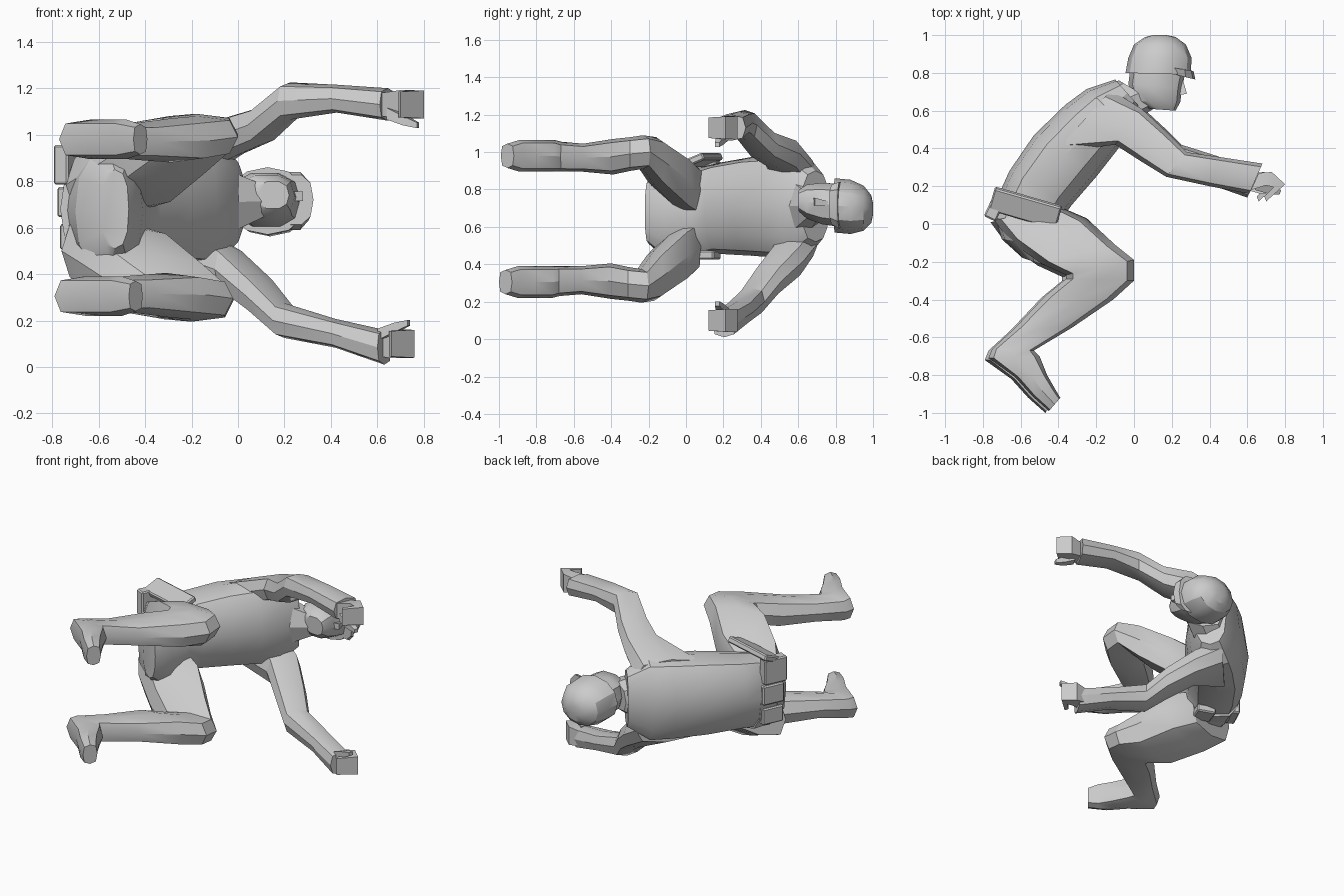
import bpy, bmesh, math
from mathutils import Vector, Matrix

if "Cube" in bpy.data.objects:
    bpy.data.objects.remove(bpy.data.objects["Cube"])

grey = bpy.data.materials.new("plain grey")
grey.diffuse_color = (0.6, 0.6, 0.6, 1)
grey.use_nodes = True
grey.node_tree.nodes["Principled BSDF"].inputs["Base Color"].default_value = (0.6, 0.6, 0.6, 1)


def finish(name, bm):
    bmesh.ops.recalc_face_normals(bm, faces=bm.faces)
    mesh = bpy.data.meshes.new(name)
    bm.to_mesh(mesh)
    bm.free()
    mesh.materials.append(grey)
    obj = bpy.data.objects.new(name, mesh)
    bpy.context.collection.objects.link(obj)
    bpy.ops.object.select_all(action='DESELECT')
    obj.select_set(True)
    bpy.context.view_layer.objects.active = obj
    bpy.ops.object.shade_smooth_by_angle(angle=math.radians(30))
    return obj


def loft(name, stations, sides=8, power=0.8):
    """Skin cross-sections; each is (rear x, rear y, front x, front y, z, half z)."""
    bm = bmesh.new()
    rings = []
    for ax, ay, bx, by, z, hz in stations:
        mid = Vector(((ax + bx) / 2, (ay + by) / 2, z))
        u = Vector(((bx - ax) / 2, (by - ay) / 2, 0))
        ring = []
        for i in range(sides):
            t = 2 * math.pi * i / sides
            if sides == 4:
                t += math.pi / 4
            c, s = math.cos(t), math.sin(t)
            if sides == 4:
                c, s = math.copysign(1, c), math.copysign(1, s)
            else:
                c = math.copysign(abs(c) ** power, c) if abs(c) > 1e-6 else 0
                s = math.copysign(abs(s) ** power, s) if abs(s) > 1e-6 else 0
            ring.append(bm.verts.new(mid + u * c + Vector((0, 0, hz * s))))
        rings.append(ring)
    for r, q in zip(rings, rings[1:]):
        for i in range(sides):
            j = (i + 1) % sides
            bm.faces.new((r[i], r[j], q[j], q[i]))
    bm.faces.new(rings[0])
    bm.faces.new(rings[-1])
    return finish(name, bm)


def block(name, centre, size, turn=0, tilt=0):
    bm = bmesh.new()
    bmesh.ops.create_cube(bm, size=1)
    m = (Matrix.Translation(centre) @ Matrix.Rotation(math.radians(turn), 4, 'Z')
         @ Matrix.Rotation(math.radians(tilt), 4, 'X') @ Matrix.Diagonal((*size, 1)))
    bmesh.ops.transform(bm, matrix=m, verts=bm.verts)
    bmesh.ops.bevel(bm, geom=bm.edges[:], offset=0.008, segments=1, affect='EDGES')
    return finish(name, bm)


def other_side(stations, dx, dy, mirror):
    return [(a + dx, b + dy, c + dx, d + dy, mirror - z, h) for a, b, c, d, z, h in stations]


# Torso from seat to collar
loft("torso", [
    (-0.59, -0.18, -0.47, -0.22, 0.68, 0.17),
    (-0.70, -0.08, -0.41, -0.12, 0.67, 0.25),
    (-0.75, 0.08, -0.38, 0.03, 0.675, 0.24),
    (-0.66, 0.28, -0.33, 0.10, 0.70, 0.245),
    (-0.53, 0.47, -0.20, 0.25, 0.71, 0.265),
    (-0.365, 0.63, -0.09, 0.39, 0.71, 0.275),
    (-0.25, 0.715, -0.02, 0.50, 0.71, 0.28),
    (-0.10, 0.765, 0.03, 0.62, 0.71, 0.19)], sides=12)

# Belt with its pouches and the hip flap
loft("belt", [(-0.765, 0.03, -0.39, 0.00, 0.68, 0.24),
              (-0.70, 0.19, -0.37, 0.09, 0.68, 0.245)], sides=12)
block("hip_flap", (-0.575, 0.085, 0.955), (0.37, 0.13, 0.04), -16, 22)
block("rear_pouch", (-0.73, 0.10, 0.87), (0.07, 0.16, 0.17), -25)
block("middle_rear_pouch", (-0.725, 0.11, 0.71), (0.05, 0.15, 0.13), -25)
block("small_rear_pouch", (-0.71, 0.10, 0.56), (0.06, 0.15, 0.11), -25)
block("hip_pouch", (-0.47, 0.11, 0.45), (0.12, 0.12, 0.05), -20)

# Bent legs, boots included
leg = [
    (-0.74, 0.02, -0.39, 0.09, 0.785, 0.14),
    (-0.66, -0.09, -0.25, 0.03, 0.835, 0.155),
    (-0.49, -0.21, -0.10, -0.11, 0.945, 0.135),
    (-0.36, -0.27, 0.00, -0.19, 1.00, 0.09),
    (-0.36, -0.29, 0.00, -0.30, 0.99, 0.09),
    (-0.47, -0.38, -0.11, -0.40, 0.975, 0.095),
    (-0.63, -0.55, -0.33, -0.55, 0.97, 0.075),
    (-0.75, -0.66, -0.53, -0.67, 0.975, 0.08),
    (-0.77, -0.71, -0.50, -0.70, 0.98, 0.085),
    (-0.63, -0.81, -0.46, -0.80, 0.98, 0.085),
    (-0.54, -0.91, -0.42, -0.87, 0.98, 0.085),
    (-0.45, -0.99, -0.39, -0.92, 0.98, 0.065)]
loft("left_leg", leg, power=0.65)
loft("right_leg", other_side(leg, -0.02, -0.01, 1.285), power=0.65)

# Arms reaching forward
loft("left_arm", [
    (-0.42, 0.38, -0.12, 0.71, 0.88, 0.10),
    (-0.10, 0.42, 0.04, 0.61, 0.99, 0.09),
    (0.04, 0.33, 0.17, 0.49, 1.04, 0.08),
    (0.17, 0.25, 0.28, 0.38, 1.145, 0.08),
    (0.40, 0.20, 0.45, 0.355, 1.155, 0.06),
    (0.61, 0.16, 0.68, 0.32, 1.13, 0.07)], power=0.7)
loft("right_arm", [
    (-0.38, 0.42, -0.12, 0.71, 0.52, 0.10),
    (-0.10, 0.45, 0.03, 0.63, 0.42, 0.10),
    (0.03, 0.36, 0.16, 0.51, 0.31, 0.085),
    (0.15, 0.28, 0.25, 0.42, 0.20, 0.075),
    (0.40, 0.21, 0.44, 0.36, 0.145, 0.062),
    (0.60, 0.14, 0.66, 0.27, 0.085, 0.075)], power=0.7)

# Curled hands with thumbs
hand = [
    (0.62, 0.18, 0.66, 0.27, 1.13, 0.05),
    (0.70, 0.205, 0.73, 0.275, 1.13, 0.062),
    (0.74, 0.195, 0.80, 0.21, 1.13, 0.06),
    (0.69, 0.145, 0.70, 0.12, 1.13, 0.055)]
thumb = [
    (0.64, 0.18, 0.67, 0.23, 1.09, 0.025),
    (0.71, 0.16, 0.73, 0.20, 1.06, 0.02),
    (0.77, 0.155, 0.78, 0.18, 1.04, 0.012)]
for part, shape in (("hand", hand), ("thumb", thumb)):
    loft("left_" + part, shape, sides=4)
    loft("right_" + part, other_side(shape, -0.04, 0.0, 1.23), sides=4)

# Neck and face, tilted a little to one side
loft("neck", [(-0.22, 0.71, 0.00, 0.55, 0.71, 0.17),
              (-0.08, 0.76, 0.14, 0.63, 0.715, 0.09)])
loft("head", [
    (0.08, 0.61, 0.22, 0.60, 0.74, 0.06),
    (0.00, 0.65, 0.245, 0.645, 0.735, 0.095),
    (-0.03, 0.74, 0.255, 0.72, 0.725, 0.115),
    (-0.02, 0.82, 0.275, 0.82, 0.715, 0.12)], sides=10)
loft("nose", [(0.23, 0.68, 0.28, 0.69, 0.735, 0.02),
              (0.23, 0.76, 0.26, 0.76, 0.725, 0.012)], sides=4)

# Helmet with its brim
loft("helmet", [
    (-0.045, 0.80, 0.30, 0.79, 0.715, 0.145),
    (-0.03, 0.88, 0.305, 0.88, 0.707, 0.145),
    (0.00, 0.95, 0.275, 0.95, 0.70, 0.12),
    (0.06, 0.99, 0.22, 0.99, 0.695, 0.075),
    (0.10, 1.00, 0.17, 1.00, 0.695, 0.03)], sides=12, power=0.95)
loft("helmet_brim", [(0.16, 0.805, 0.325, 0.765, 0.72, 0.11),
                     (0.16, 0.835, 0.315, 0.81, 0.715, 0.13)], sides=10)
